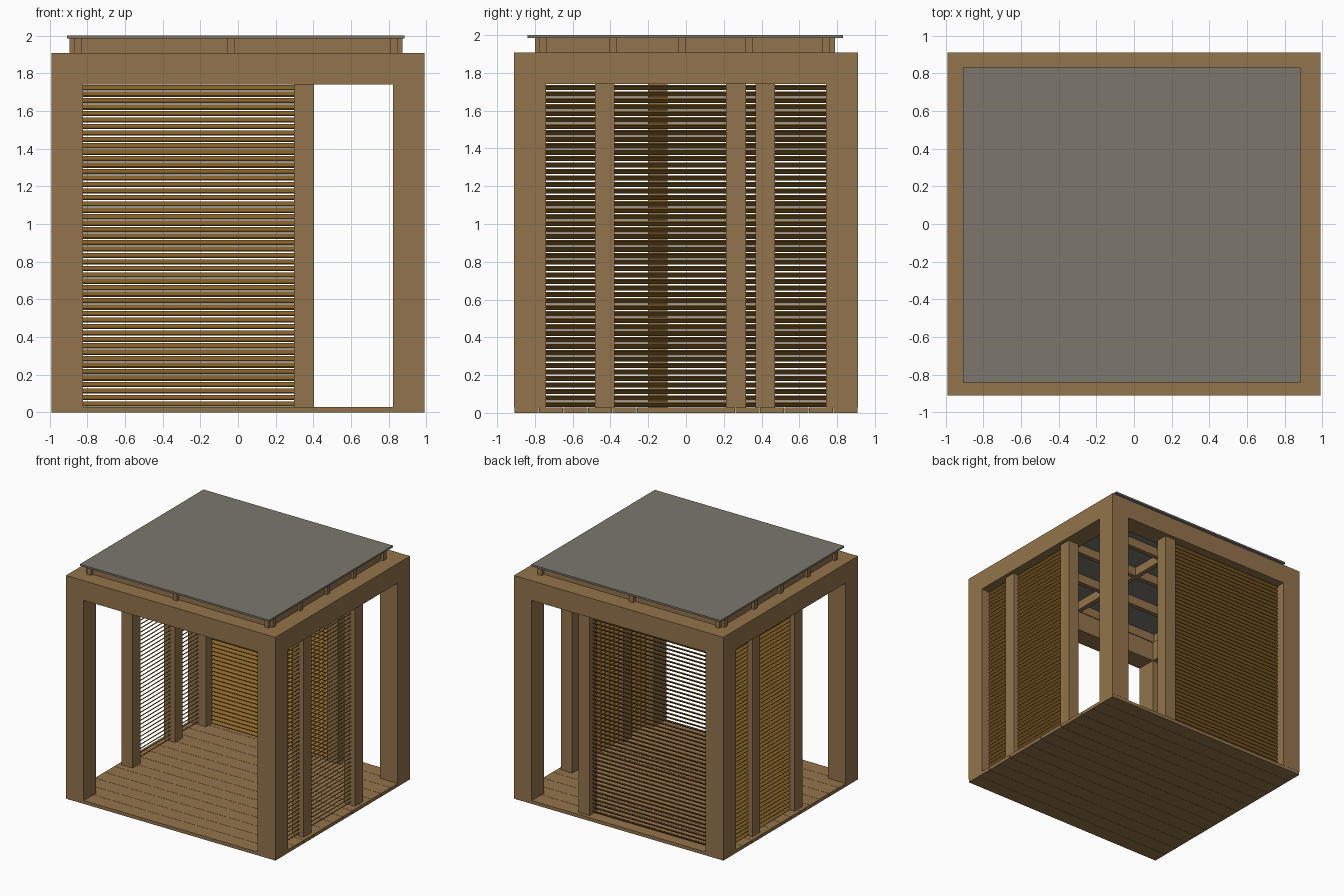
import bpy, bmesh, math
from mathutils import Matrix, Vector

if "Cube" in bpy.data.objects:
    bpy.data.objects.remove(bpy.data.objects["Cube"])


def material(name, rgb):
    m = bpy.data.materials.new(name)
    m.diffuse_color = (*rgb, 1)
    m.use_nodes = True
    m.node_tree.nodes["Principled BSDF"].inputs["Base Color"].default_value = m.diffuse_color
    return m


wood = material("brown timber", (0.29, 0.175, 0.072))
slat_wood = material("golden slat wood", (0.25, 0.125, 0.022))
grey = material("grey roof sheet", (0.20, 0.185, 0.155))


def add_box(bm, lo, hi, rot=None):
    lo, hi = Vector(lo), Vector(hi)
    mat = Matrix.Translation((lo + hi) / 2)
    if rot is not None:
        mat = mat @ rot
    mat = mat @ Matrix.Diagonal((*(hi - lo), 1))
    bmesh.ops.create_cube(bm, size=1, matrix=mat)


def make(name, mat, boxes):
    bm = bmesh.new()
    for b in boxes:
        add_box(bm, *b)
    me = bpy.data.meshes.new(name)
    bm.to_mesh(me)
    bm.free()
    me.materials.append(mat)
    ob = bpy.data.objects.new(name, me)
    bpy.context.collection.objects.link(ob)
    return ob


X, Y = 0.99, 0.91            # outer half sizes
PW = 0.168                   # corner post and beam width
FLOOR, BEAM, TOP = 0.028, 1.74, 1.908
CX, CY = X - PW / 2, Y - PW / 2   # wall centre lines
H = 0.052                    # half width of the thin posts

# Floor of planks running side to side
n = 14
step = 2 * Y / n
make("floor_planks", wood, [((-X, -Y + i * step + 0.001, 0),
                             (X, -Y + (i + 1) * step - 0.001, FLOOR)) for i in range(n)])

# Corner posts
for sx, nx in ((-1, "left"), (1, "right")):
    for sy, ny in ((-1, "front"), (1, "back")):
        make(f"{ny}_{nx}_corner_post", wood,
             [((sx * CX - PW / 2, sy * CY - PW / 2, FLOOR),
               (sx * CX + PW / 2, sy * CY + PW / 2, BEAM))])

# Top ring of beams
for s, ny in ((-1, "front"), (1, "back")):
    make(f"{ny}_beam", wood, [((-X, s * CY - PW / 2, BEAM), (X, s * CY + PW / 2, TOP))])
for s, nx in ((-1, "left"), (1, "right")):
    make(f"{nx}_beam", wood, [((s * CX - PW / 2, -Y + PW, BEAM), (s * CX + PW / 2, Y - PW, TOP))])

# Thin wall posts
for name, x, y in (("back_wall_post", 0.35, CY),
                   ("right_wall_front_post", CX, -0.43), ("right_wall_back_post", CX, 0.265),
                   ("left_wall_front_post", -CX, -0.15), ("left_wall_back_post", -CX, 0.42)):
    make(name, wood, [((x - H, y - H, FLOOR), (x + H, y + H, BEAM))])

# Louvre panels of tilted slats
COUNT, W, T, TILT = 50, 0.034, 0.008, math.radians(40)
PITCH = (BEAM - FLOOR) / COUNT


def louvre(name, axis, centre, a, b):
    boxes = []
    for i in range(COUNT):
        z = FLOOR + (i + 0.5) * PITCH
        if axis == 'X':
            boxes.append(((a, centre - W / 2, z - T / 2), (b, centre + W / 2, z + T / 2),
                          Matrix.Rotation(TILT, 4, 'X')))
        else:
            boxes.append(((centre - W / 2, a, z - T / 2), (centre + W / 2, b, z + T / 2),
                          Matrix.Rotation(-TILT, 4, 'Y')))
    make(name, slat_wood, boxes)


IY = Y - PW
louvre("back_louvre", 'X', CY, -X + PW, 0.35 - H)
louvre("right_front_louvre", 'Y', CX, -IY, -0.43 - H)
louvre("right_middle_louvre", 'Y', CX, -0.43 + H, 0.265 - H)
louvre("left_back_louvre", 'Y', -CX, 0.42 + H, IY)
louvre("left_middle_louvre", 'Y', -CX, -0.15 + H, 0.42 - H)

# Roof rafters crossing both ways
R, RT = 0.02, 1.985
for i, y in enumerate((-0.755, -0.385, -0.02, 0.335, 0.74)):
    make(f"cross_rafter_{i + 1}", wood, [((-0.895, y - R, TOP), (0.872, y + R, RT))])
for i, x in enumerate((-0.85, -0.035, 0.83)):
    make(f"long_rafter_{i + 1}", wood, [((x - R, -0.80, TOP), (x + R, 0.79, RT - 0.001))])

# Flat roof sheet
make("roof_sheet", grey, [((-0.907, -0.84, RT), (0.883, 0.83, 2.0))])
